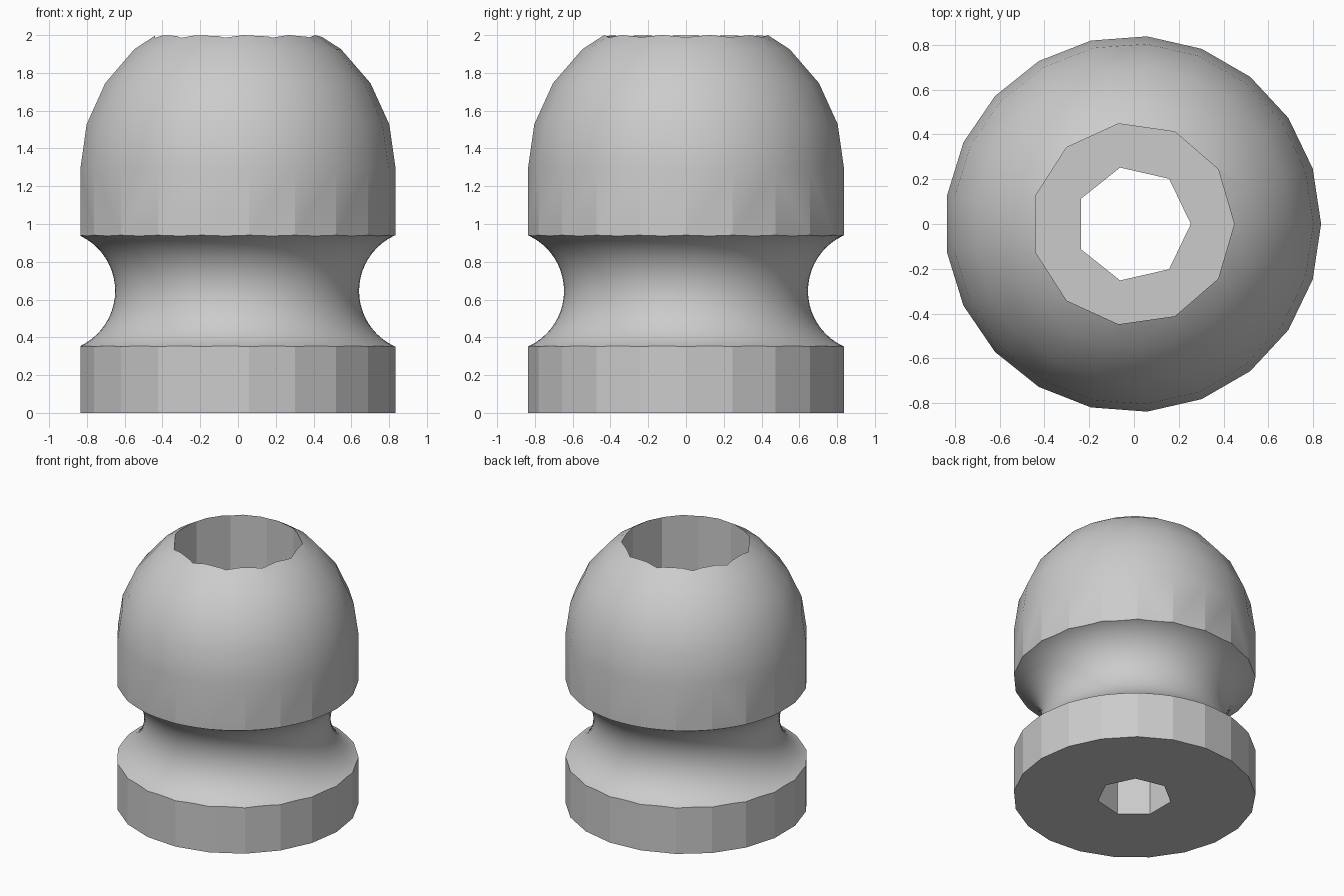
import bpy, bmesh, math

if "Cube" in bpy.data.objects:
    bpy.data.objects.remove(bpy.data.objects["Cube"])

U = 0.2583                 # size of one design unit
SHIFT = -0.0047            # centres the odd-sided outline
SIDES = 21
BODY_R, DOME_Z = 3.25 * U, 5 * U

grey = bpy.data.materials.new("plain grey")
grey.use_nodes = True
grey.diffuse_color = (0.6, 0.6, 0.6, 1)
grey.node_tree.nodes["Principled BSDF"].inputs["Base Color"].default_value = (0.6, 0.6, 0.6, 1)


def lathe(name, profile, sides):
    """Solid of revolution from (radius, height) points, with flat end caps."""
    bm = bmesh.new()
    rings = []
    for r, z in profile:
        rings.append([bm.verts.new((r * math.cos(math.tau * i / sides) + SHIFT,
                                    r * math.sin(math.tau * i / sides), z))
                      for i in range(sides)])
    for low, high in zip(rings, rings[1:]):
        for i in range(sides):
            j = (i + 1) % sides
            bm.faces.new((low[i], low[j], high[j], high[i]))
    bm.faces.new(rings[0][::-1])
    bm.faces.new(rings[-1])
    mesh = bpy.data.meshes.new(name)
    bm.to_mesh(mesh)
    bm.free()
    mesh.materials.append(grey)
    obj = bpy.data.objects.new(name, mesh)
    bpy.context.collection.objects.link(obj)
    return obj


def cut(target, cutter):
    """Subtract the cutter and discard it."""
    cutter.hide_render = True
    mod = target.modifiers.new("cut", 'BOOLEAN')
    mod.operation = 'DIFFERENCE'
    mod.solver = 'EXACT'
    mod.object = cutter
    bpy.ops.object.select_all(action='DESELECT')
    bpy.context.view_layer.objects.active = target
    target.select_set(True)
    bpy.ops.object.modifier_apply(modifier=mod.name)
    bpy.data.objects.remove(cutter)


# Straight body with a faceted half-ball on top
profile = [(BODY_R, 0)]
for ring in range(6):
    a = math.pi * ring / 11
    profile.append((BODY_R * math.cos(a), DOME_Z + BODY_R * math.sin(a)))
body = lathe("domed_body", profile, SIDES)

# Rounded groove around the waist
bpy.ops.mesh.primitive_torus_add(major_radius=3.75 * U, minor_radius=1.25 * U,
                                 major_segments=84, minor_segments=56,
                                 location=(SHIFT, 0, 2.5 * U))
groove = bpy.context.object
groove.name = "groove_cutter"
groove.data.materials.append(grey)
cut(body, groove)

# Wide recess from the top, narrow hole through the bottom
cut(body, lathe("recess_cutter", [(1.75 * U, 4 * U), (1.75 * U, 10 * U)], 11))
cut(body, lathe("hole_cutter", [(U, -U), (U, 10 * U)], 7))

bpy.ops.object.shade_smooth_by_angle(angle=math.radians(17.05))
